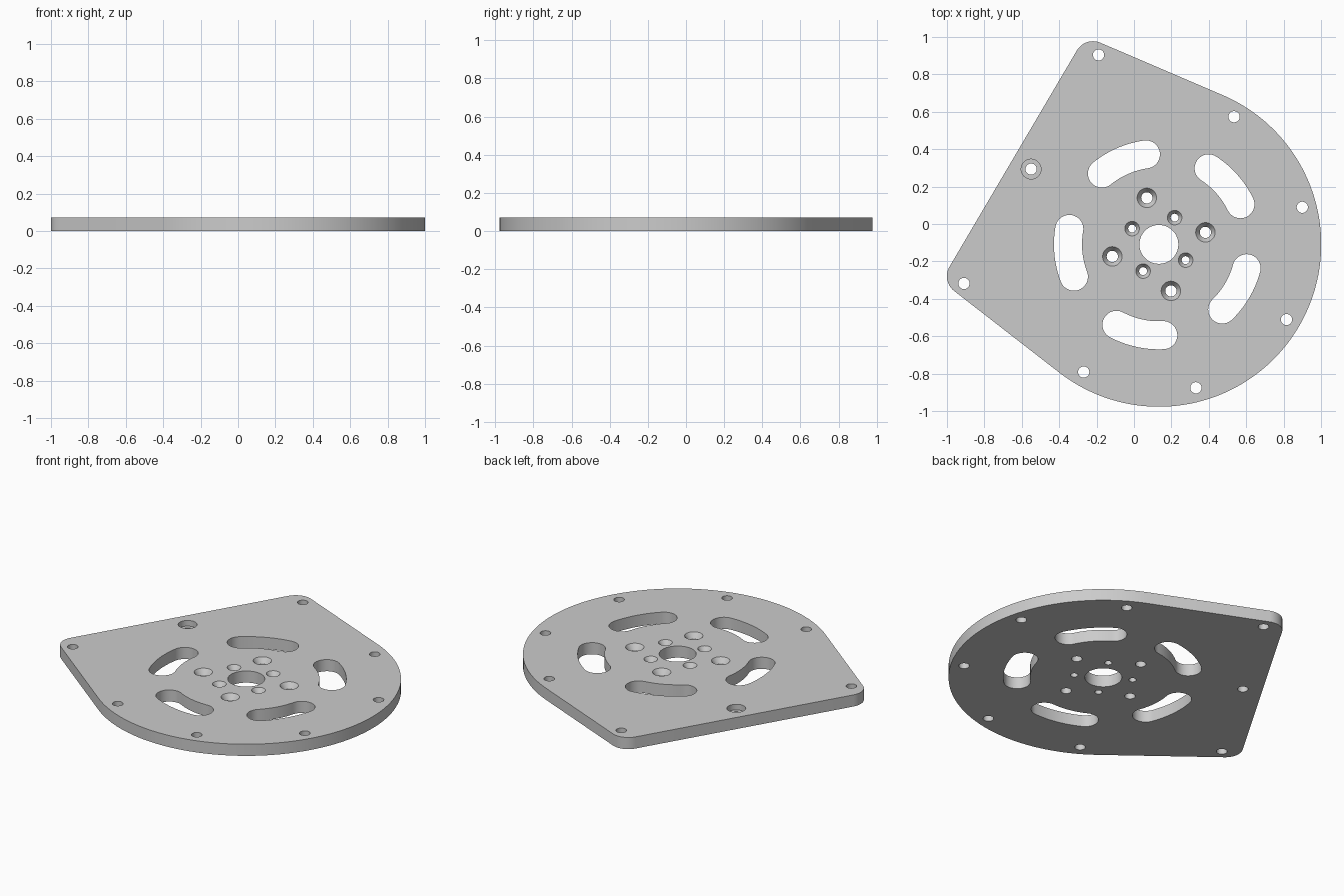
import bpy, bmesh
from math import sin, cos, acos, atan2, hypot, radians, tau

if "Cube" in bpy.data.objects:
    bpy.data.objects.remove(bpy.data.objects["Cube"])

T = 0.072                      # plate thickness
CX, CY = 0.133, -0.109         # hub centre
AXIS = radians(149.5)          # direction of the symmetry axis


def place(u, v):
    """Local point (u along the symmetry axis) to world xy."""
    return (CX + u * cos(AXIS) - v * sin(AXIS), CY + u * sin(AXIS) + v * cos(AXIS))


def polar(r, deg):
    return r * cos(radians(deg)), r * sin(radians(deg))


def arc(cx, cy, r, a0, a1, n):
    return [(cx + r * cos(a0 + (a1 - a0) * i / n), cy + r * sin(a0 + (a1 - a0) * i / n))
            for i in range(n + 1)]


def skin(bm, rings):
    """Closed solid through (outline, z) rings with equal point counts."""
    loops = [[bm.verts.new((*place(*p), z)) for p in pts] for pts, z in rings]
    n = len(loops[0])
    for a, b in zip(loops, loops[1:]):
        for i in range(n):
            j = (i + 1) % n
            bm.faces.new((a[i], a[j], b[j], b[i]))
    bm.faces.new(loops[0][::-1])
    bm.faces.new(loops[-1])


def hole(bm, pos, profile, n=40):
    """Turned cutter from (radius, z) steps."""
    skin(bm, [(arc(*pos, r, 0, tau, n)[:-1], z) for r, z in profile])


def make(name, bm):
    bmesh.ops.recalc_face_normals(bm, faces=bm.faces)
    me = bpy.data.meshes.new(name)
    bm.to_mesh(me)
    bm.free()
    ob = bpy.data.objects.new(name, me)
    bpy.context.collection.objects.link(ob)
    return ob


# Plate outline: big disc joined by tangent lines to two rounded corners
R, r, a, b = 0.868, 0.1, 0.804, 0.671
t = atan2(b, a) + acos((R - r) / hypot(a, b))
outline = (arc(0, 0, R, t, tau - t, 110) + arc(a, -b, r, -t, 0, 14) + arc(a, b, r, 0, t, 14))
bm = bmesh.new()
skin(bm, [(outline, 0), (outline, T)])
plate = make("mounting_plate", bm)

# All openings in one cutter
LO, HI = -0.05, T + 0.05
bm = bmesh.new()
hole(bm, (0, 0), [(0.104, LO), (0.104, HI)], 64)

# Rim and corner holes
for deg in (90, 135, 180, 225, 270):
    hole(bm, polar(0.792, deg), [(0.03, LO), (0.03, HI)])
for s in (-1, 1):
    hole(bm, (0.792, s * 0.709), [(0.03, LO), (0.03, HI)])

# Counterbored hole on the straight edge
hole(bm, (0.793, 0), [(0.03, LO), (0.03, T - 0.035), (0.053, T - 0.035), (0.053, HI)])

# Countersunk hub holes
for k in range(4):
    hole(bm, polar(0.257, 45 + 90 * k), [(0.03, LO), (0.03, T - 0.032), (0.052, T), (0.052, HI)])
    hole(bm, polar(0.166, 90 * k), [(0.021, LO), (0.021, T - 0.027), (0.039, T), (0.039, HI)])

# Five curved slots
half, mid, w = radians(15.3), 0.486, 0.075
for k in range(5):
    c = radians(36 + 72 * k)
    s, e = c - half, c + half
    pts = (arc(0, 0, mid + w, s, e, 16)
           + arc(mid * cos(e), mid * sin(e), w, e, e + tau / 2, 20)[1:]
           + arc(0, 0, mid - w, e, s, 16)[1:]
           + arc(mid * cos(s), mid * sin(s), w, s + tau / 2, s + tau, 20)[1:-1])
    skin(bm, [(pts, LO), (pts, HI)])
cutter = make("opening_cutter", bm)
cutter.hide_render = True

# Cut, then smooth the curved walls
mod = plate.modifiers.new("openings", 'BOOLEAN')
mod.operation, mod.solver, mod.object = 'DIFFERENCE', 'EXACT', cutter
bpy.context.view_layer.objects.active = plate
plate.select_set(True)
bpy.ops.object.modifier_apply(modifier=mod.name)
bpy.data.objects.remove(cutter)
bpy.ops.object.shade_smooth_by_angle(angle=radians(30))
